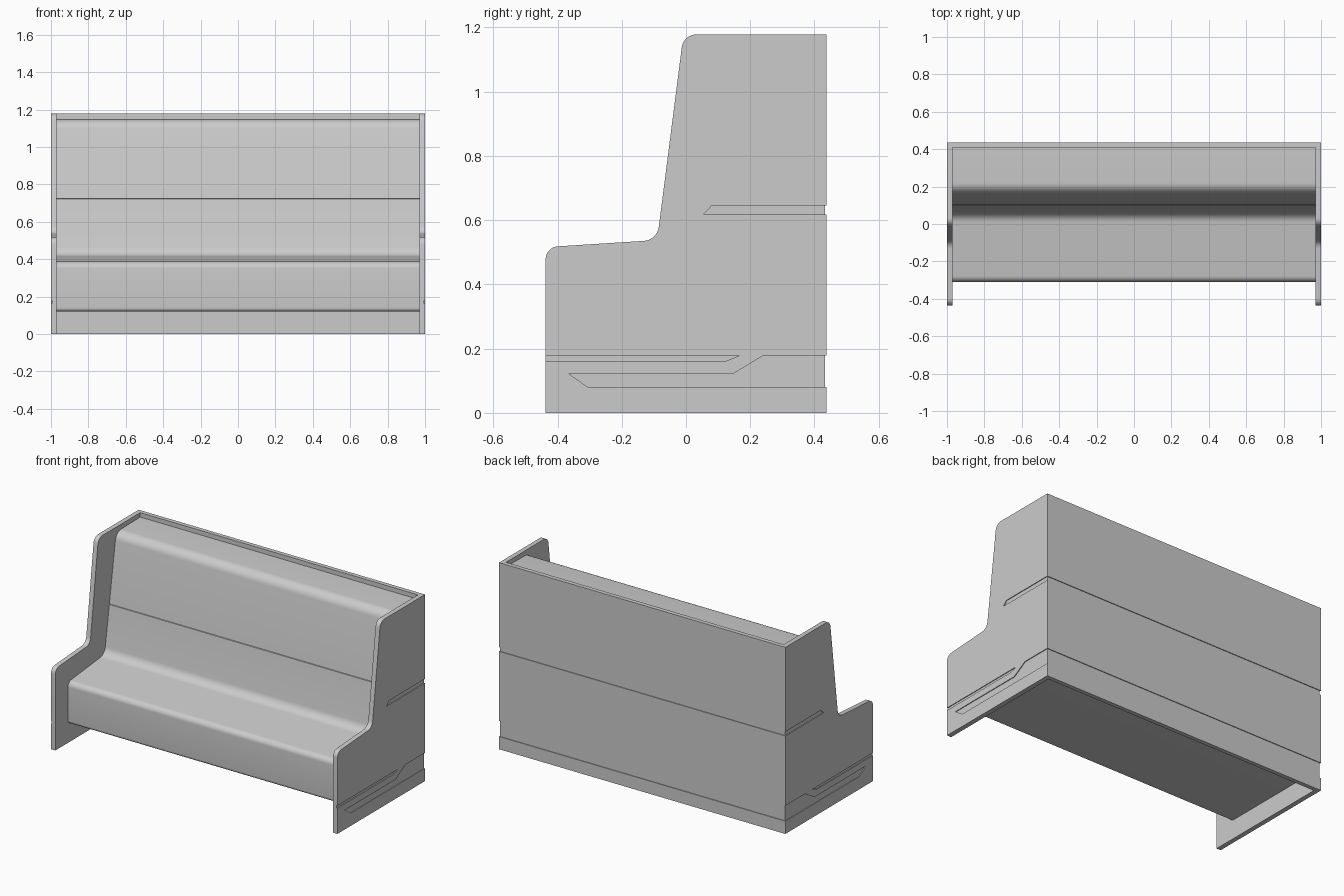
import bpy, bmesh, math
from mathutils import Vector

if "Cube" in bpy.data.objects:
    bpy.data.objects.remove(bpy.data.objects["Cube"], do_unlink=True)

grey = bpy.data.materials.new("plain grey")
grey.use_nodes = True
grey.diffuse_color = (0.6, 0.6, 0.6, 1)
for node in grey.node_tree.nodes:
    if node.type == 'BSDF_PRINCIPLED':
        node.inputs["Base Color"].default_value = grey.diffuse_color

HALF, INNER, BACK, DEPTH = 1.0, 0.97, 0.437, 0.005


def rounded(points, steps=8):
    """Turn (y, z, radius) corners into an outline with true arcs."""
    out = []
    for i, p in enumerate(points):
        c = Vector(p[:2])
        r = p[2] if len(p) > 2 else 0
        if not r:
            out.append(c)
            continue
        a = (Vector(points[i - 1][:2]) - c).normalized()
        b = (Vector(points[(i + 1) % len(points)][:2]) - c).normalized()
        half = a.angle(b) / 2
        centre = c + (a + b).normalized() * (r / math.sin(half))
        start = c + a * (r / math.tan(half)) - centre
        end = c + b * (r / math.tan(half)) - centre
        sweep = math.pi - 2 * half
        for k in range(steps + 1):
            t = k / steps
            out.append(centre + (start * math.sin((1 - t) * sweep)
                                 + end * math.sin(t * sweep)) / math.sin(sweep))
    return out


def extrude_x(name, points, x0, x1):
    """Extrude a side outline from x0 to x1."""
    bm = bmesh.new()
    face = bm.faces.new([bm.verts.new((x0, p[0], p[1])) for p in rounded(points)])
    geom = bmesh.ops.extrude_face_region(bm, geom=[face])["geom"]
    bmesh.ops.translate(bm, vec=(x1 - x0, 0, 0),
                        verts=[v for v in geom if isinstance(v, bmesh.types.BMVert)])
    bmesh.ops.recalc_face_normals(bm, faces=bm.faces)
    mesh = bpy.data.meshes.new(name)
    bm.to_mesh(mesh)
    bm.free()
    obj = bpy.data.objects.new(name, mesh)
    mesh.materials.append(grey)
    bpy.context.collection.objects.link(obj)
    return obj


def activate(obj):
    bpy.ops.object.select_all(action='DESELECT')
    obj.select_set(True)
    bpy.context.view_layer.objects.active = obj


def engrave(obj, cutters):
    """Cut shallow recesses into a panel."""
    activate(obj)
    for cutter in cutters:
        mod = obj.modifiers.new("recess", 'BOOLEAN')
        mod.operation = 'DIFFERENCE'
        mod.solver = 'EXACT'
        mod.object = cutter
        bpy.ops.object.modifier_apply(modifier=mod.name)


# Outlines seen from the side
panel = [(-BACK, 0), (-BACK, 0.516, 0.04), (-0.09, 0.538, 0.05),
         (-0.008, 1.178, 0.045), (BACK, 1.178), (BACK, 0)]
cushion = [(0.412, 0.12), (-0.31, 0.12, 0.02), (-0.31, 0.383, 0.035),
           (0.055, 0.42, 0.06), (0.102, 0.716), (0.108, 0.717),
           (0.109, 0.722), (0.103, 0.723), (0.17, 1.146, 0.06), (0.412, 1.15)]
end = BACK + 0.05
side_recesses = [
    [(end, 0.645), (0.08, 0.645), (0.055, 0.618), (end, 0.618)],
    [(-end, 0.178), (0.165, 0.178), (0.125, 0.162), (-end, 0.162)],
    [(end, 0.178), (0.24, 0.178), (0.147, 0.122), (-0.365, 0.122),
     (-0.305, 0.08), (end, 0.08)]]

# Recesses that run across the back
back_cutters = []
for low, high in ((0.618, 0.645), (0.08, 0.178)):
    y = BACK - DEPTH
    back_cutters.append(extrude_x("back_cutter", [(y, low), (end, low), (end, high), (y, high)],
                                  -1.1, 1.1))

# End panels, left is +x
parts, side_cutters = [], []
for name, s in (("left_end_panel", 1), ("right_end_panel", -1)):
    side = extrude_x(name, panel, s * INNER, s * HALF)
    cuts = [extrude_x("side_cutter", r, s * (HALF - DEPTH), s * 1.1) for r in side_recesses]
    engrave(side, cuts + back_cutters)
    side_cutters += cuts
    parts.append(side)

# Back panel between the ends
back = extrude_x("back_panel", [(0.41, 0), (BACK, 0), (BACK, 1.178), (0.41, 1.178)], -INNER, INNER)
engrave(back, back_cutters)
parts.append(back)

# Seat and backrest in one upholstered body
parts.append(extrude_x("seat_and_backrest", cushion, -INNER, INNER))

for cutter in side_cutters + back_cutters:
    bpy.data.objects.remove(cutter, do_unlink=True)

for obj in parts:
    activate(obj)
    bpy.ops.object.shade_smooth_by_angle(angle=math.radians(30))
